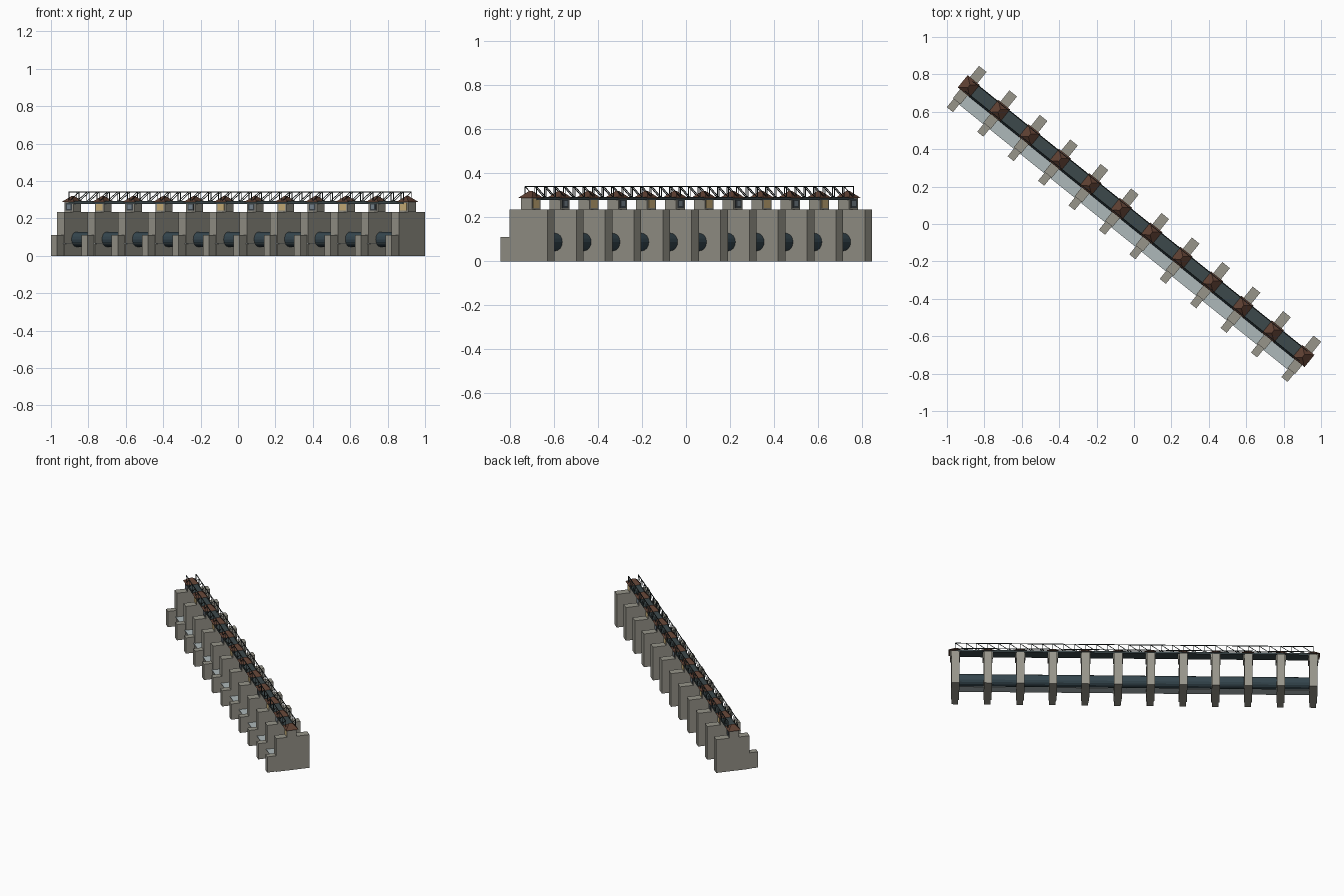
import bpy, bmesh, math
from mathutils import Matrix, Vector

if "Cube" in bpy.data.objects:
    bpy.data.objects.remove(bpy.data.objects["Cube"])

# Layout: x runs along the barrage, y runs upstream; the whole is then turned
COUNT, STEP = 12, 0.2089
HALF = STEP * (COUNT - 1) / 2
MID = 0.021                      # centre line of houses, deck and gate
PLACE = Matrix.Translation((-0.002, -0.001, 0)) @ Matrix.Rotation(math.radians(-38.88), 4, "Z")
STATIONS = [-HALF + i * STEP for i in range(COUNT)]


def material(name, rgb):
    m = bpy.data.materials.new(name)
    m.use_nodes = True
    m.diffuse_color = (*rgb, 1)
    m.node_tree.nodes["Principled BSDF"].inputs["Base Color"].default_value = (*rgb, 1)
    return m


CONCRETE = material("concrete", (0.31, 0.30, 0.255))
ROOF = material("roof_brown", (0.11, 0.05, 0.032))
DECK = material("deck_slate", (0.045, 0.065, 0.07))
STEEL = material("dark_steel", (0.025, 0.035, 0.035))
GATE = material("gate_blue", (0.035, 0.06, 0.075))
APRON = material("pale_water", (0.42, 0.48, 0.49))
WARM = material("warm_glass", (0.62, 0.45, 0.2))
FRAME = material("dark_frame", (0.05, 0.06, 0.07))
PANE = material("grey_glass", (0.2, 0.25, 0.29))


def finish(name, bm, mat):
    bmesh.ops.recalc_face_normals(bm, faces=bm.faces)
    mesh = bpy.data.meshes.new(name)
    bm.to_mesh(mesh)
    bm.free()
    mesh.materials.append(mat)
    ob = bpy.data.objects.new(name, mesh)
    ob.matrix_world = PLACE
    bpy.context.collection.objects.link(ob)
    return ob


def box(bm, x, y, z):
    """Add a box from (low, high) pairs."""
    size = [b - a for a, b in (x, y, z)]
    mid = [(a + b) / 2 for a, b in (x, y, z)]
    bmesh.ops.create_cube(bm, size=1, matrix=Matrix.Translation(mid) @ Matrix.Diagonal((*size, 1)))


def around(c, half):
    return (c - half, c + half)


def bar(bm, a, b, width=0.004):
    """Add a square bar between two points."""
    a, b = Vector(a), Vector(b)
    turn = (b - a).to_track_quat("Z", "Y").to_matrix().to_4x4()
    size = Matrix.Diagonal((width, width, (b - a).length, 1))
    bmesh.ops.create_cube(bm, size=1, matrix=Matrix.Translation((a + b) / 2) @ turn @ size)


# Piers: tall block with a lower, narrower downstream step
bm = bmesh.new()
for x in STATIONS:
    box(bm, around(x, 0.026), (-0.082, 0.14), (0, 0.235))
    box(bm, around(x, 0.021), (-0.14, -0.082), (0, 0.111))
finish("piers", bm, CONCRETE)

# Gate houses on the piers
bm = bmesh.new()
for x in STATIONS:
    box(bm, around(x, 0.032), around(MID, 0.032), (0.235, 0.288))
finish("gate_houses", bm, CONCRETE)

# Hipped roofs with a short ridge
bm = bmesh.new()
for x in STATIONS:
    eave = [bm.verts.new((x + sx * 0.042, MID + sy * 0.042, 0.288))
            for sx, sy in ((-1, -1), (1, -1), (1, 1), (-1, 1))]
    ridge = [bm.verts.new((x, MID + s * 0.01, 0.32)) for s in (-1, 1)]
    bm.faces.new(eave)
    bm.faces.new((eave[0], eave[1], ridge[0]))
    bm.faces.new((eave[1], eave[2], ridge[1], ridge[0]))
    bm.faces.new((eave[2], eave[3], ridge[1]))
    bm.faces.new((eave[3], eave[0], ridge[0], ridge[1]))
finish("roofs", bm, ROOF)


# Windows on both long sides, alternately dark and lit
def windows(name, stations, half, out, mat):
    bm = bmesh.new()
    for x in stations:
        for side in (-1, 1):
            box(bm, around(x, half), around(MID + side * 0.032, out), around(0.263, half * 0.9))
    finish(name, bm, mat)


windows("dark_window_frames", STATIONS[::2], 0.022, 0.002, FRAME)
windows("dark_window_panes", STATIONS[::2], 0.013, 0.003, PANE)
windows("lit_windows", STATIONS[1::2], 0.022, 0.002, WARM)

# Service deck between the houses
bm = bmesh.new()
box(bm, (-HALF, HALF), around(MID, 0.036), (0.278, 0.289))
finish("service_deck", bm, DECK)

# Lattice trusses along both deck edges
bm = bmesh.new()
LOW, HIGH, PANELS = 0.29, 0.341, 33
for y in (MID - 0.033, MID + 0.033):
    for z in (LOW, HIGH):
        bar(bm, (-HALF, y, z), (HALF, y, z))
    for i in range(PANELS + 1):
        x = -HALF + 2 * HALF * i / PANELS
        bar(bm, (x, y, LOW), (x, y, HIGH), 0.003)
        if i < PANELS:
            bar(bm, (x, y, LOW), (x + 2 * HALF / PANELS, y, HIGH), 0.003)
finish("deck_trusses", bm, STEEL)

# Roller gate running through the piers
bm = bmesh.new()
bmesh.ops.create_cone(bm, cap_ends=True, segments=16, radius1=0.04, radius2=0.04, depth=2 * HALF,
                      matrix=Matrix.Translation((0, 0.018, 0.088)) @ Matrix.Rotation(math.pi / 2, 4, "Y"))
finish("roller_gate", bm, GATE)

# Thin pale sheet downstream of the gate
bm = bmesh.new()
box(bm, (-HALF, HALF), (-0.088, -0.022), (0.063, 0.067))
finish("downstream_apron", bm, APRON)
